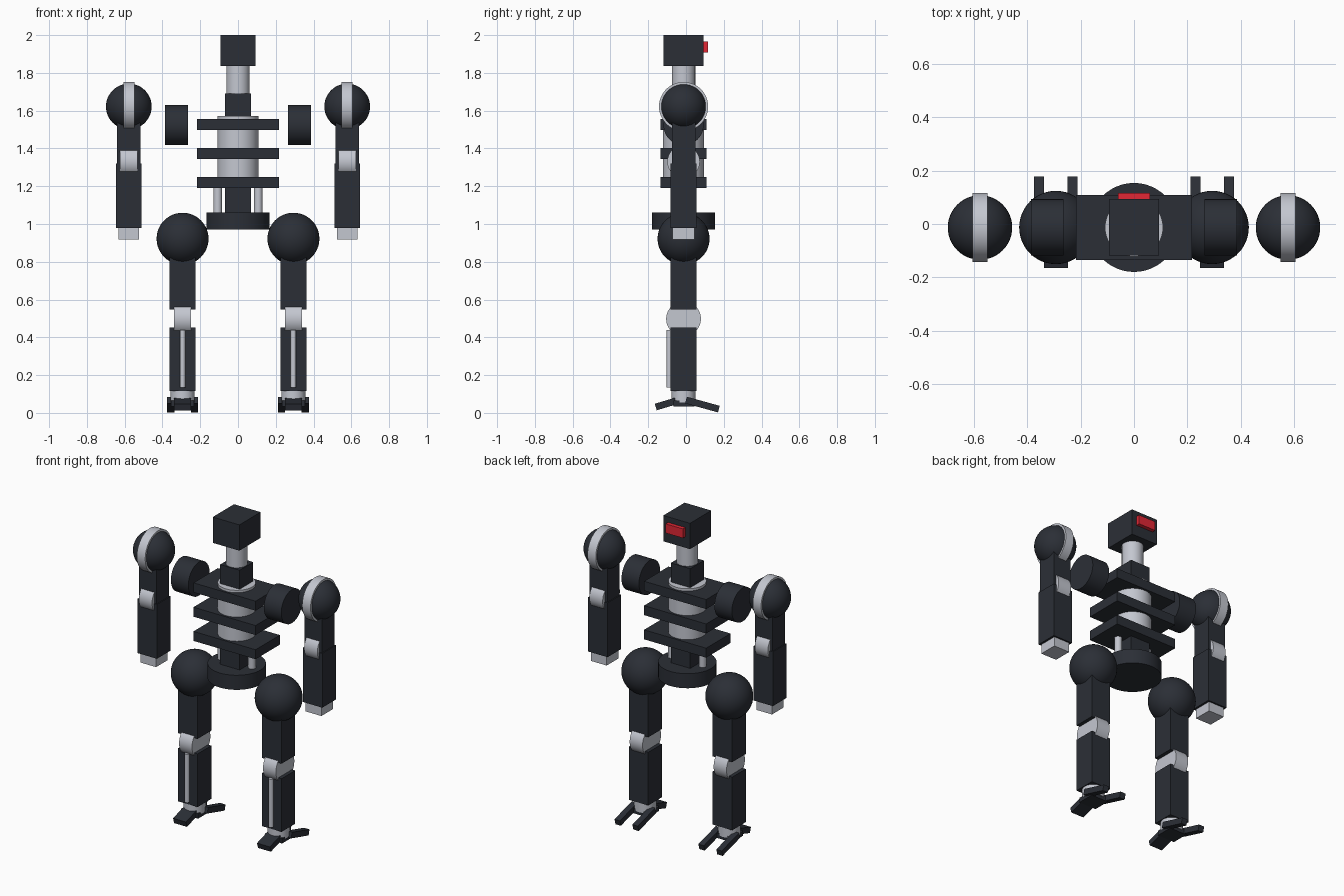
import bpy, math
from mathutils import Matrix

if "Cube" in bpy.data.objects:
    bpy.data.objects.remove(bpy.data.objects["Cube"])

YC = -0.013  # depth of the body's centre line


def material(name, rgb):
    m = bpy.data.materials.new(name)
    m.diffuse_color = (*rgb, 1)
    m.use_nodes = True
    m.node_tree.nodes["Principled BSDF"].inputs["Base Color"].default_value = m.diffuse_color
    return m


DARK = material("dark_metal", (0.024, 0.028, 0.037))
LIGHT = material("light_metal", (0.55, 0.57, 0.63))
RED = material("red_visor", (0.75, 0.02, 0.035))


def finish(name, mat, smooth=False):
    o = bpy.context.object
    o.name = name
    o.data.materials.append(mat)
    if smooth:
        bpy.ops.object.shade_smooth_by_angle(angle=math.radians(35))
    return o


def box(name, mat, x, y, z, rot_x=0.0):
    """x, y, z are (min, max) ranges."""
    bpy.ops.mesh.primitive_cube_add(size=1)
    o = finish(name, mat)
    size = [b - a for a, b in (x, y, z)]
    o.data.transform(Matrix.Diagonal((*size, 1)))
    o.location = [(a + b) / 2 for a, b in (x, y, z)]
    o.rotation_euler.x = rot_x
    return o


def block(name, mat, cx, hx, hy, z0, z1):
    return box(name, mat, (cx - hx, cx + hx), (YC - hy, YC + hy), (z0, z1))


def rod(name, mat, x, y, r, z0, z1):
    bpy.ops.mesh.primitive_cylinder_add(vertices=48, radius=r, depth=z1 - z0,
                                        location=(x, y, (z0 + z1) / 2))
    return finish(name, mat, True)


def axle(name, mat, x, z, r, half):
    bpy.ops.mesh.primitive_cylinder_add(vertices=48, radius=r, depth=2 * half,
                                        location=(x, YC, z), rotation=(0, math.pi / 2, 0))
    return finish(name, mat, True)


def ball(name, x, z, r):
    bpy.ops.mesh.primitive_uv_sphere_add(segments=48, ring_count=24, radius=r,
                                         location=(x, YC, z))
    return finish(name, DARK, True)


def sloped(name, cx, hx, start, end, thick):
    """Plate running in the YZ plane between two (y, z) points."""
    (y0, z0), (y1, z1) = sorted((start, end))
    length = math.hypot(y1 - y0, z1 - z0)
    ym, zm = (y0 + y1) / 2, (z0 + z1) / 2
    return box(name, DARK, (cx - hx, cx + hx), (ym - length / 2, ym + length / 2),
               (zm - thick / 2, zm + thick / 2), math.atan2(z1 - z0, y1 - y0))


# Head, visor and neck
block("head", DARK, 0, 0.093, 0.106, 1.837, 2.0)
box("visor", RED, (-0.06, 0.06), (0.08, 0.117), (1.907, 1.965))
rod("neck", LIGHT, 0, YC, 0.062, 1.68, 1.84)
block("neck_base", DARK, 0, 0.068, 0.068, 1.56, 1.692)

# Torso column with rib plates
rod("torso_column", LIGHT, 0, YC, 0.109, 1.2, 1.572)
for i, z in enumerate((1.19, 1.343, 1.497)):
    block(f"rib_plate_{i + 1}", DARK, 0, 0.217, 0.1215, z, z + 0.06)

# Waist and pelvis
block("waist", DARK, 0, 0.068, 0.068, 1.05, 1.2)
rod("pelvis", DARK, 0, YC, 0.167, 0.97, 1.062)

for side, s in (("left", -1), ("right", 1)):
    rod(f"{side}_waist_rod", LIGHT, s * 0.1075, YC, 0.022, 1.05, 1.2)
    axle(f"{side}_shoulder_socket", DARK, s * 0.325, 1.523, 0.106, 0.061)

    # Arm
    ax = s * 0.578
    ball(f"{side}_shoulder", ax, 1.622, 0.121)
    axle(f"{side}_shoulder_ring", LIGHT, ax, 1.622, 0.13, 0.029)
    block(f"{side}_upper_arm", DARK, ax, 0.062, 0.062, 1.315, 1.6)
    axle(f"{side}_elbow", LIGHT, ax, 1.33, 0.086, 0.046)
    block(f"{side}_forearm", DARK, ax, 0.068, 0.068, 0.978, 1.321)
    block(f"{side}_hand", LIGHT, ax, 0.055, 0.058, 0.918, 0.985)

    # Leg
    lx = s * 0.2935
    ball(f"{side}_hip", lx, 0.922, 0.1375)
    block(f"{side}_thigh", DARK, lx, 0.068, 0.068, 0.548, 0.92)
    axle(f"{side}_knee", LIGHT, lx, 0.498, 0.092, 0.045)
    block(f"{side}_shin", DARK, lx, 0.068, 0.068, 0.117, 0.453)
    rod(f"{side}_shin_rod", LIGHT, lx, -0.088, 0.0145, 0.135, 0.44)
    rod(f"{side}_ankle", LIGHT, lx, YC, 0.064, 0.055, 0.12)

    # Foot: sole, rear toe and two forward toes
    box(f"{side}_sole", DARK, (lx - 0.06, lx + 0.06), (-0.065, 0.045), (0.035, 0.065))
    sloped(f"{side}_front_toe", lx, 0.045, (-0.03, 0.07), (-0.16, 0.031), 0.036)
    for t in (-1, 1):
        sloped(f"{side}_rear_toe_{t + 2}", lx + t * 0.0625, 0.019,
               (0.0, 0.068), (0.174, 0.02), 0.036)
